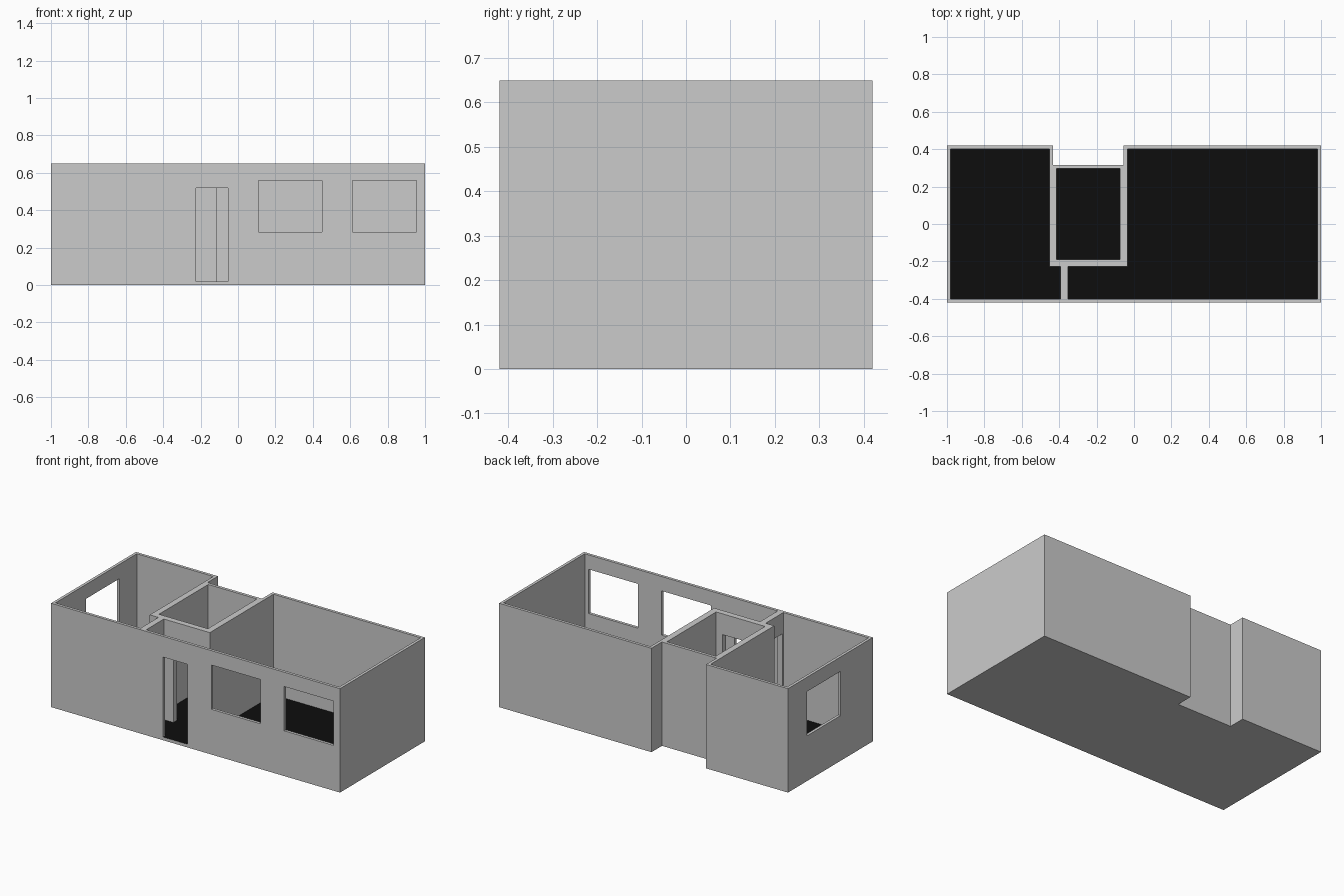
import bpy, bmesh

if "Cube" in bpy.data.objects:
    bpy.data.objects.remove(bpy.data.objects["Cube"])

H, FLOOR, DOOR_TOP = 0.65, 0.02, 0.52
SILL, WIN_TOP = 0.283, 0.56
X, Y, XI, YI = 1.0, 0.42, 0.982, 0.402


def prism(name, pts, z0, z1):
    """Extrude a plan outline between two heights."""
    bm = bmesh.new()
    face = bm.faces.new([bm.verts.new((x, y, z0)) for x, y in pts])
    ext = bmesh.ops.extrude_face_region(bm, geom=[face])
    verts = [g for g in ext["geom"] if isinstance(g, bmesh.types.BMVert)]
    bmesh.ops.translate(bm, verts=verts, vec=(0, 0, z1 - z0))
    bmesh.ops.recalc_face_normals(bm, faces=bm.faces[:])
    mesh = bpy.data.meshes.new(name)
    bm.to_mesh(mesh)
    bm.free()
    ob = bpy.data.objects.new(name, mesh)
    bpy.context.scene.collection.objects.link(ob)
    return ob


def box(name, x0, x1, y0, y1, z0, z1):
    return prism(name, [(x0, y0), (x1, y0), (x1, y1), (x0, y1)], z0, z1)


# House block with the recess in the back wall
house = prism("house_shell", [(-X, -Y), (X, -Y), (X, Y), (-0.055, Y), (-0.055, 0.316),
                              (-0.433, 0.316), (-0.433, Y), (-X, Y)], 0, H)

# Rooms, open at the top
cutters = [
    prism("left_room_cut", [(-XI, -YI), (-0.392, -YI), (-0.392, -0.227),
                            (-0.452, -0.227), (-0.452, YI), (-XI, YI)], FLOOR, 0.8),
    box("middle_room_cut", -0.414, -0.076, -0.19, 0.297, FLOOR, 0.8),
    prism("right_room_cut", [(-0.354, -YI), (XI, -YI), (XI, YI), (-0.036, YI),
                             (-0.036, -0.227), (-0.354, -0.227)], FLOOR, 0.8),
    # Doors
    box("front_door_cut", -0.225, -0.054, -0.5, -0.38, FLOOR, DOOR_TOP),
    box("middle_door_cut", -0.289, -0.118, -0.25, -0.17, FLOOR, DOOR_TOP),
    box("left_door_cut", -0.41, -0.33, -0.393, -0.235, FLOOR, DOOR_TOP),
    # Windows
    box("front_window_cut_a", 0.11, 0.45, -0.5, -0.38, SILL, WIN_TOP),
    box("front_window_cut_b", 0.613, 0.955, -0.5, -0.38, SILL, WIN_TOP),
    box("left_window_cut", -1.1, -0.95, -0.10, 0.232, SILL, WIN_TOP),
]
for c in cutters:
    mod = house.modifiers.new(c.name, "BOOLEAN")
    mod.operation, mod.solver, mod.object = "DIFFERENCE", "EXACT", c

# Bake the cuts, then drop the cutters
bpy.context.view_layer.update()
deps = bpy.context.evaluated_depsgraph_get()
mesh = bpy.data.meshes.new_from_object(house.evaluated_get(deps))
house.modifiers.clear()
house.data = mesh
for c in cutters:
    bpy.data.objects.remove(c, do_unlink=True)

# Black floor finish inside grey walls
mesh.materials.clear()
for name, col in (("wall_grey", (0.7, 0.7, 0.7, 1)), ("floor_black", (0.004, 0.004, 0.004, 1))):
    mat = bpy.data.materials.new(name)
    if name == "floor_black":
        mat.diffuse_color = col
        mesh.materials.append(mat)
    else:
        mesh.materials.append(None)
for p in mesh.polygons:
    p.material_index = int(p.normal.z > 0.9 and p.center.z < 0.1)

for m in bpy.data.materials:
    if m.users and not m.is_grease_pencil:
        m.use_nodes = True
        m.node_tree.nodes["Principled BSDF"].inputs["Base Color"].default_value = m.diffuse_color
